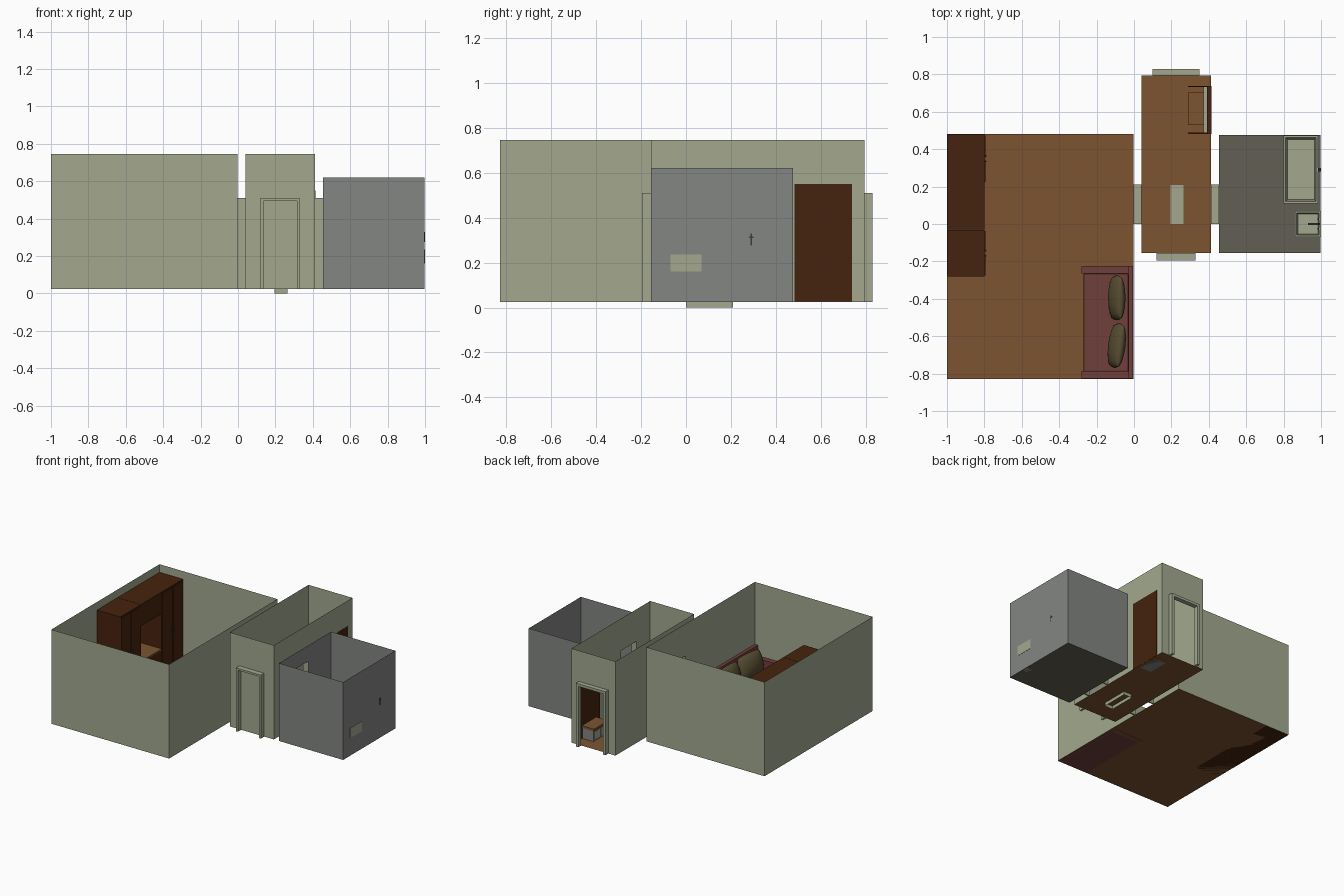
import bpy, bmesh, math
from mathutils import Matrix, Vector

if "Cube" in bpy.data.objects:
    bpy.data.objects.remove(bpy.data.objects["Cube"])


def mat(name, r, g, b):
    m = bpy.data.materials.new(name)
    lin = [((c / 255 + 0.055) / 1.055) ** 2.4 for c in (r, g, b)]
    m.diffuse_color = (*lin, 1)
    m.use_nodes = True
    m.node_tree.nodes["Principled BSDF"].inputs["Base Color"].default_value = m.diffuse_color
    return m


SAGE = mat("sage_plaster", 163, 169, 143)
GREY = mat("grey_tile", 131, 134, 131)
TILE = mat("dark_floor_tile", 98, 96, 83)
WOOD = mat("brown_wood", 124, 84, 48)
DARK = mat("dark_wood", 70, 35, 14)
RED = mat("maroon_fabric", 112, 63, 60)
OLIVE = mat("olive_fabric", 88, 78, 50)
METAL = mat("dark_metal", 60, 60, 56)
Z0 = 0.025  # floor level


def finish(name, bm, material):
    me = bpy.data.meshes.new(name)
    bm.to_mesh(me)
    bm.free()
    me.materials.append(material)
    ob = bpy.data.objects.new(name, me)
    bpy.context.collection.objects.link(ob)
    return ob


def add_box(bm, x0, x1, y0, y1, z0, z1):
    m = Matrix.Translation(((x0 + x1) / 2, (y0 + y1) / 2, (z0 + z1) / 2))
    m = m @ Matrix.Diagonal((x1 - x0, y1 - y0, z1 - z0, 1))
    return bmesh.ops.create_cube(bm, size=1, matrix=m)


def box(name, material, *dims, bevel=0):
    bm = bmesh.new()
    add_box(bm, *dims)
    ob = finish(name, bm, material)
    if bevel:
        b = ob.modifiers.new("bevel", "BEVEL")
        b.width, b.segments = bevel, 2
    return ob


def quad(bm, *pts):
    bm.faces.new([bm.verts.new(p) for p in pts])


def wall(name, material, a, b, top, door=None):
    """Single-sheet wall from a to b; door = (start, end, height) along it."""
    a, b = Vector((*a, 0)), Vector((*b, 0))
    d, length = (b - a).normalized(), (b - a).length
    bm = bmesh.new()
    parts = [(0, length, Z0, top)]
    if door:
        s, e, h = door
        parts = [(0, s, Z0, top), (s, e, h, top), (e, length, Z0, top)]
    for s, e, lo, hi in parts:
        p, q = a + d * s, a + d * e
        quad(bm, (p.x, p.y, lo), (q.x, q.y, lo), (q.x, q.y, hi), (p.x, p.y, hi))
    return finish(name, bm, material)


def room(name, wmat, fmat, x0, x1, y0, y1, top, doors):
    bm = bmesh.new()
    quad(bm, (x0, y0, Z0), (x1, y0, Z0), (x1, y1, Z0), (x0, y1, Z0))
    finish(name + "_floor", bm, fmat)
    # walls run counter-clockwise so their normals point outward
    c = [(x0, y0), (x1, y0), (x1, y1), (x0, y1)]
    for i, side in enumerate(("front", "right", "back", "left")):
        wall(f"{name}_{side}_wall", wmat, c[i], c[(i + 1) % 4], top, doors.get(side))


H = 0.51  # door height
room("living_room", SAGE, WOOD, -1, -0.003, -0.828, 0.48, 0.745,
     {"right": (0.838, 1.028, H - 0.01)})
room("hall", SAGE, WOOD, 0.04, 0.412, -0.155, 0.795, 0.745,
     {"right": (0.165, 0.355, H - 0.01), "left": (0.595, 0.785, H - 0.01),
      "back": (0.082, 0.292, H - 0.02)})
room("bathroom", GREY, TILE, 0.455, 0.998, -0.155, 0.475, 0.62,
     {"left": (0.275, 0.465, H - 0.01)})


# door frames: two jambs and a lintel
def frame(name, x0, x1, y0, y1, t, across):
    bm = bmesh.new()
    if across == "x":
        add_box(bm, x0, x0 + t, y0, y1, Z0, H - t)
        add_box(bm, x1 - t, x1, y0, y1, Z0, H - t)
    else:
        add_box(bm, x0, x1, y0, y0 + t, Z0, H - t)
        add_box(bm, x0, x1, y1 - t, y1, Z0, H - t)
    add_box(bm, x0, x1, y0, y1, H - t, H)
    finish(name, bm, SAGE)


frame("living_door_frame", -0.003, 0.04, 0, 0.21, 0.01, "y")
frame("bathroom_door_frame", 0.412, 0.455, 0, 0.21, 0.01, "y")
frame("front_door_frame", 0.12, 0.33, -0.195, -0.155, 0.015, "x")
frame("back_door_frame", 0.10, 0.35, 0.795, 0.83, 0.02, "x")

# floor hatch, open at the bottom
bm = bmesh.new()
add_box(bm, 0.195, 0.265, 0, 0.208, 0, Z0 + 0.002)
bm.faces.ensure_lookup_table()
bmesh.ops.delete(bm, geom=[f for f in bm.faces if f.normal.z < -0.9], context="FACES_ONLY")
finish("floor_hatch", bm, SAGE)

# wall unit: tall cabinet, open niche, two-door cupboard
W, WT = -0.80, 0.685
box("tall_cabinet", DARK, -0.998, W, -0.28, -0.032, Z0, WT)
box("cupboard", DARK, -0.998, W, 0.22, 0.478, Z0, WT)
box("niche_top", DARK, -0.998, W, -0.03, 0.22, 0.52, WT)
box("niche_base", DARK, -0.998, W, -0.03, 0.22, Z0, 0.24)
box("niche_shelf", WOOD, -0.998, W, -0.03, 0.22, 0.24, 0.25)
box("niche_back", WOOD, -0.998, -0.975, -0.03, 0.22, 0.25, 0.52)
doors = [(-0.275, -0.16), (-0.152, -0.037), (0.225, 0.346), (0.354, 0.473)]
for i, (a, b) in enumerate(doors):
    box(f"cabinet_door_{i}", DARK, W, W + 0.005, a, b, Z0 + 0.01, WT - 0.01)
    k = b - 0.014 if i % 2 == 0 else a + 0.008
    box(f"door_handle_{i}", METAL, W + 0.005, W + 0.011, k, k + 0.006, 0.33, 0.38)

# sofa
box("sofa_seat", RED, -0.27, -0.03, -0.79, -0.265, Z0, 0.13, bevel=0.006)
box("sofa_back", RED, -0.03, -0.005, -0.826, -0.225, Z0, 0.27)
for n, y in (("left", -0.826), ("right", -0.265)):
    box(f"sofa_{n}_arm", RED, -0.28, -0.03, y, y + 0.04, Z0, 0.19)


# pillows: two bulged grids that meet at a seam
def pillow(name, loc, w, h, t, lean, turn):
    bm = bmesh.new()
    n = 8
    for s in (-1, 1):
        g = []
        for i in range(n + 1):
            for j in range(n + 1):
                u, v = (math.sin((k / n - 0.5) * math.pi) for k in (i, j))
                k = math.sqrt(max(0, (1 - u * u) * (1 - v * v)))
                pinch = 1 - 0.1 * (u * v) ** 2
                g.append(bm.verts.new((s * t * k, u * w * pinch, v * h * pinch)))
        for i in range(n):
            for j in range(n):
                f = [g[i * (n + 1) + j], g[(i + 1) * (n + 1) + j],
                     g[(i + 1) * (n + 1) + j + 1], g[i * (n + 1) + j + 1]]
                bm.faces.new(f if s > 0 else f[::-1])
    bmesh.ops.remove_doubles(bm, verts=bm.verts, dist=1e-5)
    bm.transform(Matrix.Translation(loc) @ Matrix.Rotation(turn, 4, "Z")
                 @ Matrix.Rotation(lean, 4, "Y"))
    for f in bm.faces:
        f.smooth = True
    finish(name, bm, OLIVE)


pillow("pillow_right", (-0.092, -0.395, 0.205), 0.12, 0.085, 0.042, 0.3, 0.0)
pillow("pillow_left", (-0.092, -0.65, 0.205), 0.12, 0.085, 0.042, 0.3, -0.12)

# hall coat stand and shoe bench
box("coat_stand_panel", DARK, 0.39, 0.4135, 0.482, 0.738, Z0 + 0.001, 0.55)
box("coat_stand_ledge", SAGE, 0.372, 0.39, 0.482, 0.738, 0.46, 0.475)
for n, y in (("front", 0.482), ("back", 0.732)):
    box(f"coat_stand_{n}_arm", DARK, 0.29, 0.39, y, y + 0.006, 0.475, 0.49)
box("bench_body", GREY, 0.297, 0.39, 0.535, 0.695, Z0, 0.108)
box("bench_top", WOOD, 0.288, 0.39, 0.528, 0.702, 0.108, 0.125)
for i, y in enumerate((0.542, 0.62)):
    box(f"bench_drawer_{i}", SAGE, 0.293, 0.297, y, y + 0.068, 0.04, 0.098)


# basins: box with inset top pushed down
def basin(name, dims, rim, depth, taper):
    bm = bmesh.new()
    add_box(bm, *dims)
    top = max(bm.faces, key=lambda f: f.calc_center_median().z)
    bmesh.ops.inset_region(bm, faces=[top], thickness=rim)
    low = bmesh.ops.inset_region(bm, faces=[top], thickness=taper)
    bmesh.ops.translate(bm, verts=top.verts, vec=(0, 0, -depth))
    return finish(name, bm, SAGE)


basin("bathtub", (0.80, 0.985, 0.11, 0.473, Z0, 0.17), 0.016, 0.11, 0.014)
basin("sink", (0.86, 1.0, -0.07, 0.07, 0.16, 0.235), 0.014, 0.05, 0.008)
box("sink_pedestal", SAGE, 0.92, 0.99, -0.025, 0.025, Z0, 0.16)
box("sink_spout", METAL, 0.93, 0.995, -0.005, 0.005, 0.255, 0.265)
box("sink_tap_post", METAL, 0.983, 0.995, -0.005, 0.005, 0.235, 0.275)
for n, y in (("left", -0.03), ("right", 0.022)):
    box(f"sink_{n}_tap", METAL, 0.98, 0.99, y, y + 0.008, 0.235, 0.255)
# bath tap on the wall
box("bath_tap_pipe", METAL, 0.985, 0.999, 0.287, 0.293, 0.275, 0.33)
box("bath_tap_bar", METAL, 0.985, 0.999, 0.28, 0.30, 0.31, 0.316)
